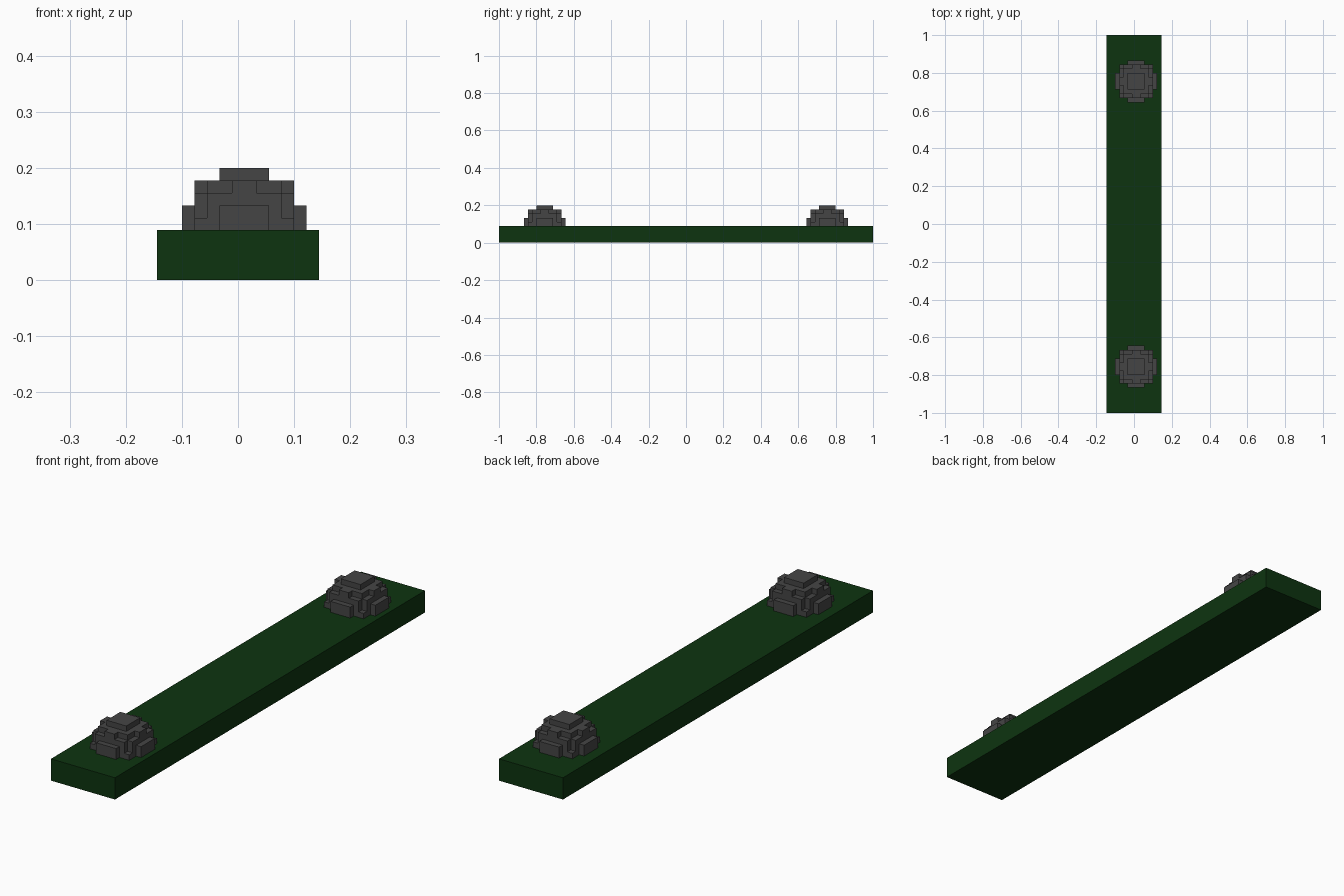
import bpy
import bmesh
from mathutils import Vector

if "Cube" in bpy.data.objects:
    bpy.data.objects.remove(bpy.data.objects["Cube"], do_unlink=True)

V = 2 / 90              # edge of one block
RADIUS = 5              # dome radius in blocks
BASE = (13, 90, 4)      # base size in blocks


def make_material(name, rgb):
    mat = bpy.data.materials.new(name)
    mat.use_nodes = True
    mat.diffuse_color = (*rgb, 1)
    mat.node_tree.nodes["Principled BSDF"].inputs["Base Color"].default_value = (*rgb, 1)
    return mat


def add_object(name, bm, mat, location):
    mesh = bpy.data.meshes.new(name)
    bm.to_mesh(mesh)
    bm.free()
    mesh.materials.append(mat)
    obj = bpy.data.objects.new(name, mesh)
    obj.location = location
    bpy.context.collection.objects.link(obj)
    return obj


def block_dome():
    """Upper half of a sphere made of blocks, outer faces only."""
    span = range(-RADIUS, RADIUS)
    cells = {(x, y, z) for x in span for y in span for z in range(RADIUS)
             if sum((c + 0.5) ** 2 for c in (x, y, z)) <= RADIUS ** 2}
    bm = bmesh.new()
    for cell in cells:
        centre = Vector(cell) + Vector((0.5, 0.5, 0.5))
        for axis in range(3):
            for sign in (-1, 1):
                near = list(cell)
                near[axis] += sign
                # skip inner faces and those resting on the base
                if tuple(near) in cells or near[2] < 0:
                    continue
                n, u, w = Vector(), Vector(), Vector()
                n[axis] = sign * 0.5
                u[(axis + 1) % 3] = 0.5
                w[(axis + 2) % 3] = 0.5 * sign
                corners = (-u - w, u - w, u + w, -u + w)
                bm.faces.new([bm.verts.new((centre + n + c) * V) for c in corners])
    # join the blocks and merge flat areas into single faces
    bmesh.ops.remove_doubles(bm, verts=bm.verts, dist=V * 0.01)
    bmesh.ops.dissolve_limit(bm, angle_limit=0.01, verts=bm.verts, edges=bm.edges)
    return bm


green = make_material("dark green", (0.004, 0.034, 0.005))
grey = make_material("dark grey", (0.06, 0.06, 0.06))

# Long flat base
bm = bmesh.new()
bmesh.ops.create_cube(bm, size=1)
bmesh.ops.scale(bm, vec=[s * V for s in BASE], verts=bm.verts)
add_object("base_slab", bm, green, (0, 0, BASE[2] * V / 2))

# One dome near each end, half a block off the centre line
for name, y in (("front_dome", -34), ("back_dome", 34)):
    add_object(name, block_dome(), grey, (V / 2, y * V, BASE[2] * V))
